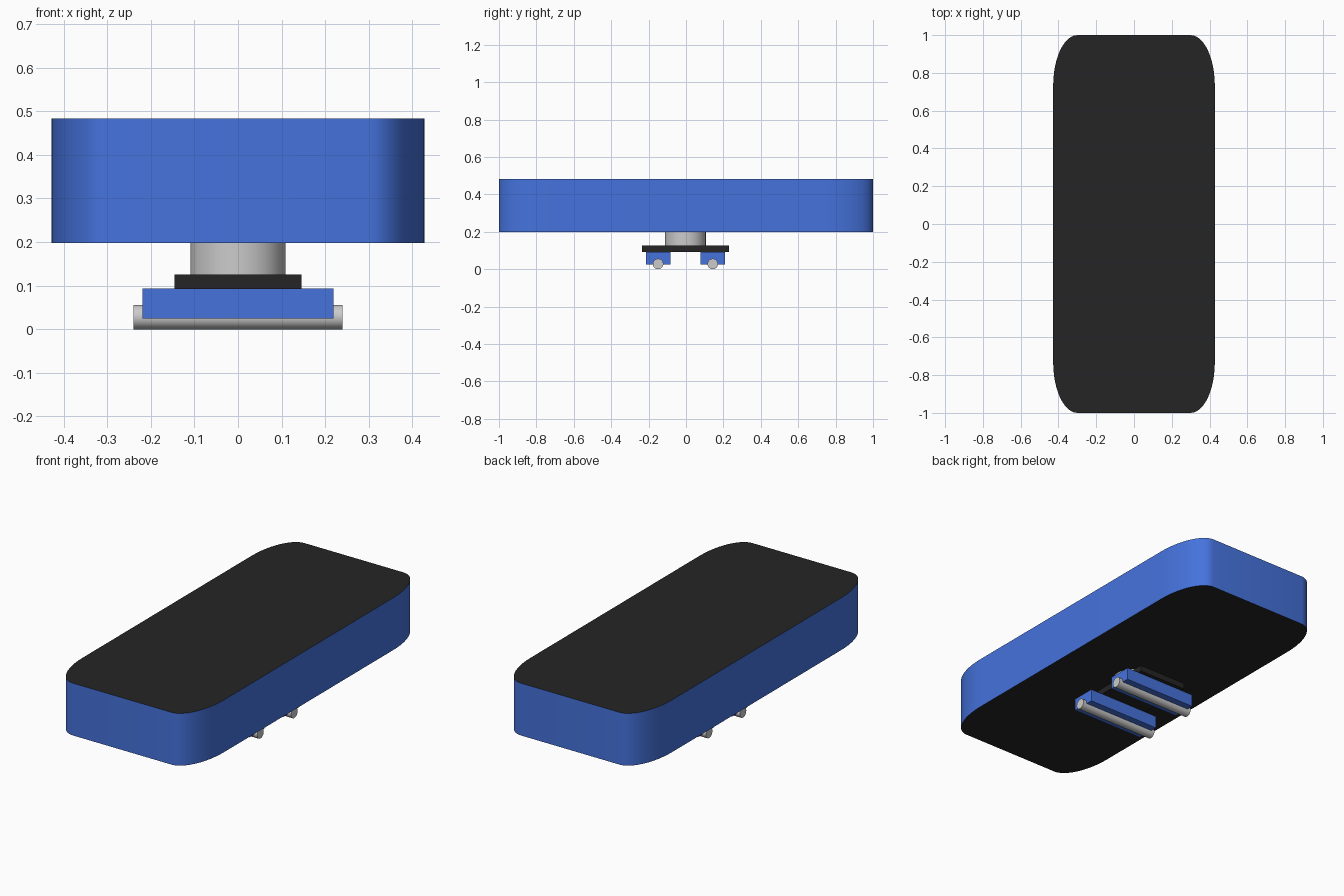
import bpy, bmesh
from math import sin, cos, pi, radians

if "Cube" in bpy.data.objects:
    bpy.data.objects.remove(bpy.data.objects["Cube"])


def material(name, rgb):
    m = bpy.data.materials.new(name)
    m.diffuse_color = (*rgb, 1)
    m.use_nodes = True
    m.node_tree.nodes["Principled BSDF"].inputs["Base Color"].default_value = m.diffuse_color
    return m


BLUE = material("blue", (0.06, 0.17, 0.72))
DARK = material("dark", (0.018, 0.018, 0.018))


def finish(obj, mat=None):
    if mat:
        obj.data.materials.append(mat)
    bpy.ops.object.select_all(action='DESELECT')
    obj.select_set(True)
    bpy.context.view_layer.objects.active = obj
    bpy.ops.object.shade_smooth_by_angle(angle=radians(30))


def box(name, center, size, mat):
    bpy.ops.mesh.primitive_cube_add(size=1, location=center)
    o = bpy.context.object
    o.name = name
    o.scale = size
    bpy.ops.object.transform_apply(location=False, rotation=False, scale=True)
    o.data.materials.append(mat)


def cylinder(name, center, radius, depth, rot=(0, 0, 0)):
    bpy.ops.mesh.primitive_cylinder_add(vertices=32, radius=radius, depth=depth,
                                        location=center, rotation=rot)
    o = bpy.context.object
    o.name = name
    finish(o)


# Body: slab with elliptical corners, blue walls and dark caps
HX, HY, RX, RY, SEG = 0.428, 1.0, 0.128, 0.27, 12
outline = []
for q, (sx, sy) in enumerate([(1, 1), (-1, 1), (-1, -1), (1, -1)]):
    for i in range(SEG + 1):
        a = (q + i / SEG) * pi / 2
        outline.append((sx * (HX - RX) + RX * cos(a), sy * (HY - RY) + RY * sin(a)))

bm = bmesh.new()
base = bm.faces.new([bm.verts.new((x, y, 0.198)) for x, y in outline])
top = bmesh.ops.extrude_face_region(bm, geom=[base], use_keep_orig=True)
bmesh.ops.translate(bm, vec=(0, 0, 0.285),
                    verts=[g for g in top['geom'] if isinstance(g, bmesh.types.BMVert)])
bmesh.ops.recalc_face_normals(bm, faces=bm.faces)
for f in bm.faces:
    f.material_index = 1 if abs(f.normal.z) > 0.5 else 0
mesh = bpy.data.meshes.new("body")
bm.to_mesh(mesh)
bm.free()
body = bpy.data.objects.new("body", mesh)
bpy.context.collection.objects.link(body)
mesh.materials.append(BLUE)
finish(body, DARK)

# Swivel post and mounting plate
CY = -0.003
cylinder("swivel_post", (0, CY, 0.161), 0.109, 0.074)
box("mounting_plate", (0, CY, 0.109), (0.292, 0.466, 0.033), DARK)

# Pair of axle housings with protruding axles
for side, label in ((-1, "front"), (1, "back")):
    y = CY + side * 0.146
    box(label + "_axle_housing", (0, y, 0.059), (0.438, 0.131, 0.068), BLUE)
    cylinder(label + "_axle", (0, y, 0.028), 0.028, 0.48, (0, pi / 2, 0))
